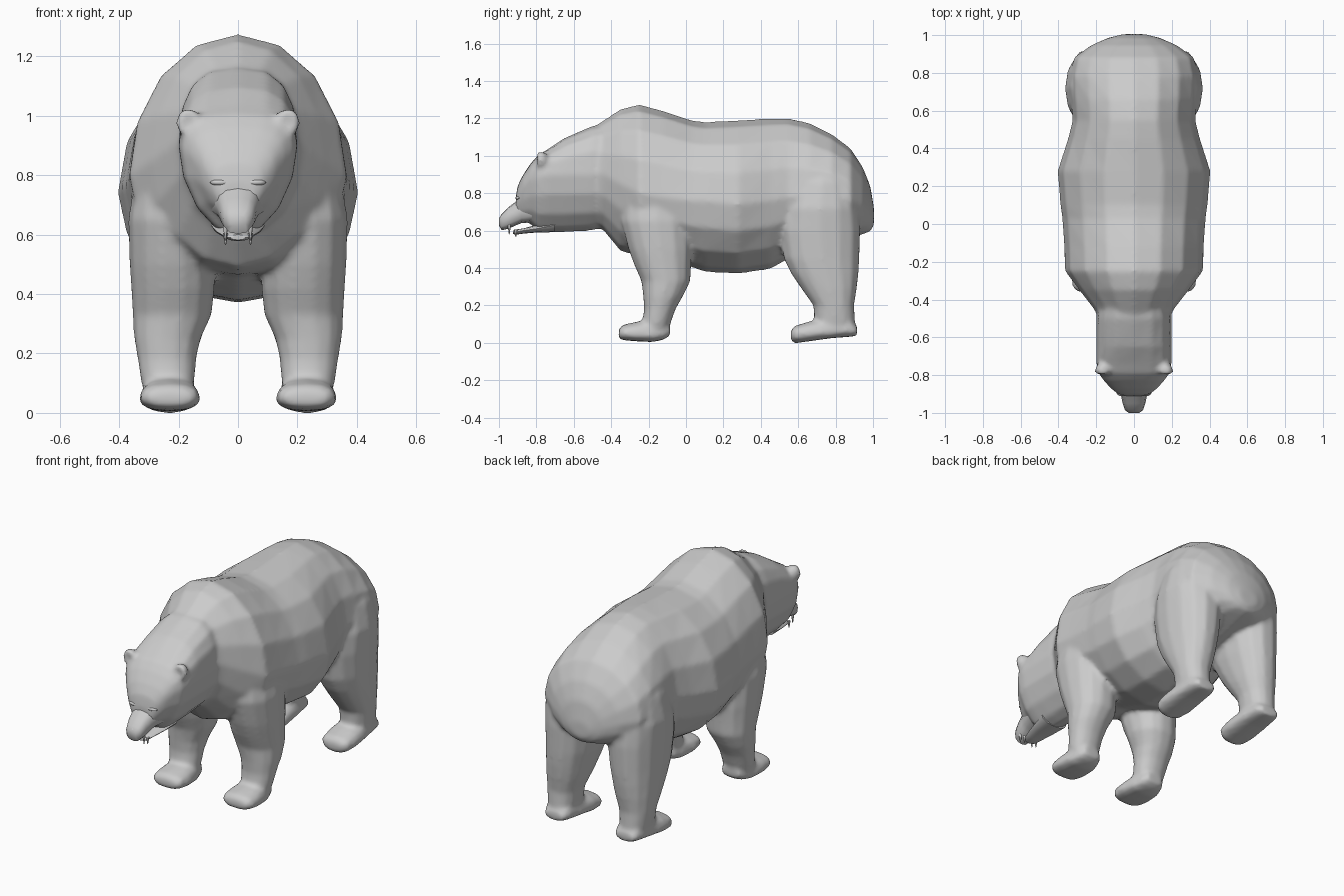
import bpy, bmesh
from math import sin, cos, pi, radians
from mathutils import Vector

cube = bpy.data.objects.get("Cube")
if cube:
    bpy.data.objects.remove(cube)

fur = bpy.data.materials.new("grey")
fur.use_nodes = True
GREY = (0.6, 0.6, 0.6, 1)
fur.diffuse_color = GREY
fur.node_tree.nodes["Principled BSDF"].inputs["Base Color"].default_value = GREY


def finish(name, bm):
    bmesh.ops.recalc_face_normals(bm, faces=bm.faces)
    mesh = bpy.data.meshes.new(name)
    bm.to_mesh(mesh)
    bm.free()
    mesh.materials.append(fur)
    ob = bpy.data.objects.new(name, mesh)
    bpy.context.collection.objects.link(ob)
    bpy.ops.object.select_all(action="DESELECT")
    ob.select_set(True)
    bpy.context.view_layer.objects.active = ob
    bpy.ops.object.shade_smooth_by_angle(angle=radians(50))
    return ob


def skin(name, rings):
    """Join closed rings of points into a capped tube."""
    bm = bmesh.new()
    loops = [[bm.verts.new(p) for p in ring] for ring in rings]
    n = len(loops[0])
    for a, b in zip(loops, loops[1:]):
        for i in range(n):
            j = (i + 1) % n
            bm.faces.new((a[i], a[j], b[j], b[i]))
    bm.faces.new(loops[0])
    bm.faces.new(loops[-1])
    return finish(name, bm)


def power(v, e):
    return abs(v) ** e * (1 if v > 0 else -1)


def along_y(name, stations, cx=0, n=16, upper=1.0, lower=1.0):
    """Stations: y, top, height of widest point, bottom, half width.
    Exponents under 1 make that half of the section boxier."""
    rings = []
    for y, top, mid, bottom, half in stations:
        ring = []
        for k in range(n):
            s, c = sin(2 * pi * k / n), cos(2 * pi * k / n)
            rise, e = (top - mid, upper) if s > 0 else (mid - bottom, lower)
            ring.append((cx + half * power(c, e), y, mid + rise * power(s, e)))
        rings.append(ring)
    return skin(name, rings)


def along_z(name, stations, side, n=14):
    """Stations: z, inner x, outer x, front y, back y."""
    rings = []
    for z, x0, x1, y0, y1 in stations:
        rings.append([(side * ((x0 + x1) / 2 + (x1 - x0) / 2 * power(cos(2 * pi * k / n), .92)),
                       (y0 + y1) / 2 + (y1 - y0) / 2 * power(sin(2 * pi * k / n), .92), z)
                      for k in range(n)])
    return skin(name, rings)


def blob(name, centre, size, dent=0.0):
    """Small ellipsoid, optionally hollowed on its front."""
    bm = bmesh.new()
    bmesh.ops.create_uvsphere(bm, u_segments=12, v_segments=8, radius=1)
    for v in bm.verts:
        if v.co.y < 0:
            v.co.y *= 1 - dent * (1 - v.co.x ** 2 - v.co.z ** 2)
        v.co = Vector(v.co[i] * size[i] + centre[i] for i in range(3))
    return finish(name, bm)


# Torso with shoulder hump, sagging belly and rounded rump
body_parts = [along_y("torso", [
    (-.50, 1.15, .92, .64, .18), (-.44, 1.19, .90, .60, .22),
    (-.35, 1.25, .85, .49, .29), (-.25, 1.275, .80, .465, .365),
    (-.12, 1.24, .78, .455, .37), (.03, 1.19, .76, .405, .38),
    (.10, 1.18, .76, .38, .39), (.28, 1.19, .74, .37, .405),
    (.45, 1.20, .76, .395, .35), (.55, 1.20, .78, .45, .325),
    (.66, 1.175, .78, .50, .335), (.78, 1.115, .78, .53, .34),
    (.88, 1.04, .76, .56, .32), (.945, .94, .74, .58, .23),
    (.985, .84, .71, .595, .14), (1.005, .72, .68, .63, .06)])]

# Neck and head: broad flat crown, narrow throat
body_parts.append(along_y("head", [
    (-.35, 1.18, .90, .64, .18), (-.50, 1.16, .90, .60, .20),
    (-.65, 1.095, .90, .59, .20), (-.74, 1.035, .90, .59, .20),
    (-.79, 1.005, .89, .595, .19), (-.83, .96, .87, .635, .16),
    (-.87, .90, .83, .645, .125), (-.90, .84, .78, .65, .085),
    (-.91, .78, .74, .66, .06)], upper=.75, lower=1.1))

for side, label in ((1, "left"), (-1, "right")):
    # Front leg and paw
    body_parts.append(along_z(label + "_front_leg", [
        (.95, .10, .29, -.28, -.04), (.80, .08, .345, -.34, .02),
        (.65, .07, .37, -.35, .03), (.50, .078, .365, -.31, .035),
        (.42, .078, .36, -.28, .03), (.33, .088, .355, -.24, .025),
        (.25, .125, .35, -.23, -.015), (.18, .14, .338, -.225, -.055),
        (.11, .145, .328, -.235, -.08), (.04, .16, .31, -.23, -.11)], side))
    body_parts.append(along_y(label + "_front_paw", [
        (-.36, .075, .05, .02, .07), (-.335, .098, .05, .014, .098),
        (-.27, .112, .045, .008, .105), (-.18, .13, .04, .004, .095),
        (-.12, .12, .05, .016, .078), (-.085, .10, .06, .04, .055)],
        side * .23, 12, .85, .85))

    # Hind leg and paw
    body_parts.append(along_z(label + "_hind_leg", [
        (.96, .10, .27, .64, .82), (.86, .06, .335, .57, .88),
        (.72, .04, .365, .51, .925), (.60, .05, .36, .495, .935),
        (.45, .07, .352, .52, .93), (.37, .09, .347, .56, .925),
        (.29, .11, .342, .615, .915), (.20, .14, .333, .68, .90),
        (.12, .15, .323, .685, .905), (.05, .16, .31, .69, .90)], side))
    body_parts.append(along_y(label + "_hind_paw", [
        (.56, .07, .05, .008, .06), (.585, .092, .05, -.002, .09),
        (.66, .115, .05, .008, .10), (.78, .14, .06, .025, .092),
        (.88, .125, .07, .032, .08), (.915, .09, .06, .038, .06)],
        side * .232, 12, .85, .85))

    # Rounded ears
    body_parts.append(blob(label + "_ear", (side * .168, -.778, .978),
                           (.042, .042, .048), .75))

# Fuse the overlapping parts into one soft skin
bpy.ops.object.select_all(action="DESELECT")
for part in body_parts:
    part.select_set(True)
body = body_parts[0]
bpy.context.view_layer.objects.active = body
bpy.ops.object.join()
body.name = "body"
remesh = body.modifiers.new("fuse", "REMESH")
remesh.mode = "VOXEL"
remesh.voxel_size = .013
remesh.use_smooth_shade = True
soften = body.modifiers.new("soften", "SMOOTH")
soften.factor = .5
soften.iterations = 6
for modifier in ("fuse", "soften"):
    bpy.ops.object.modifier_apply(modifier=modifier)

# Upper muzzle, lower jaw and nose pad
along_y("muzzle", [
    (-.82, .80, .73, .645, .10), (-.88, .785, .71, .64, .078),
    (-.91, .755, .69, .628, .068), (-.95, .725, .675, .61, .06),
    (-.985, .69, .655, .602, .048), (-1.0, .665, .648, .628, .028)], n=12, upper=.75, lower=.75)
along_y("lower_jaw", [
    (-.70, .65, .63, .592, .09), (-.80, .63, .61, .59, .072),
    (-.87, .612, .60, .584, .055), (-.91, .606, .592, .578, .042),
    (-.925, .60, .59, .582, .025)], n=12)
blob("nose", (0, -.977, .662), (.042, .022, .022))

# Brows, eyes and fangs
for side, label in ((1, "left"), (-1, "right")):
    blob(label + "_brow", (side * .058, -.892, .775), (.036, .02, .012))
    blob(label + "_eye", (side * .06, -.892, .758), (.016, .014, .009))
    for part, y, low, high in (("upper_fang", -.945, .58, .63), ("lower_fang", -.91, .565, .605)):
        bm = bmesh.new()
        bmesh.ops.create_cone(bm, cap_ends=True, segments=8, radius1=.002, radius2=.009,
                              depth=high - low)
        bmesh.ops.translate(bm, verts=bm.verts, vec=(side * .042, y, (low + high) / 2))
        finish(label + "_" + part, bm)
